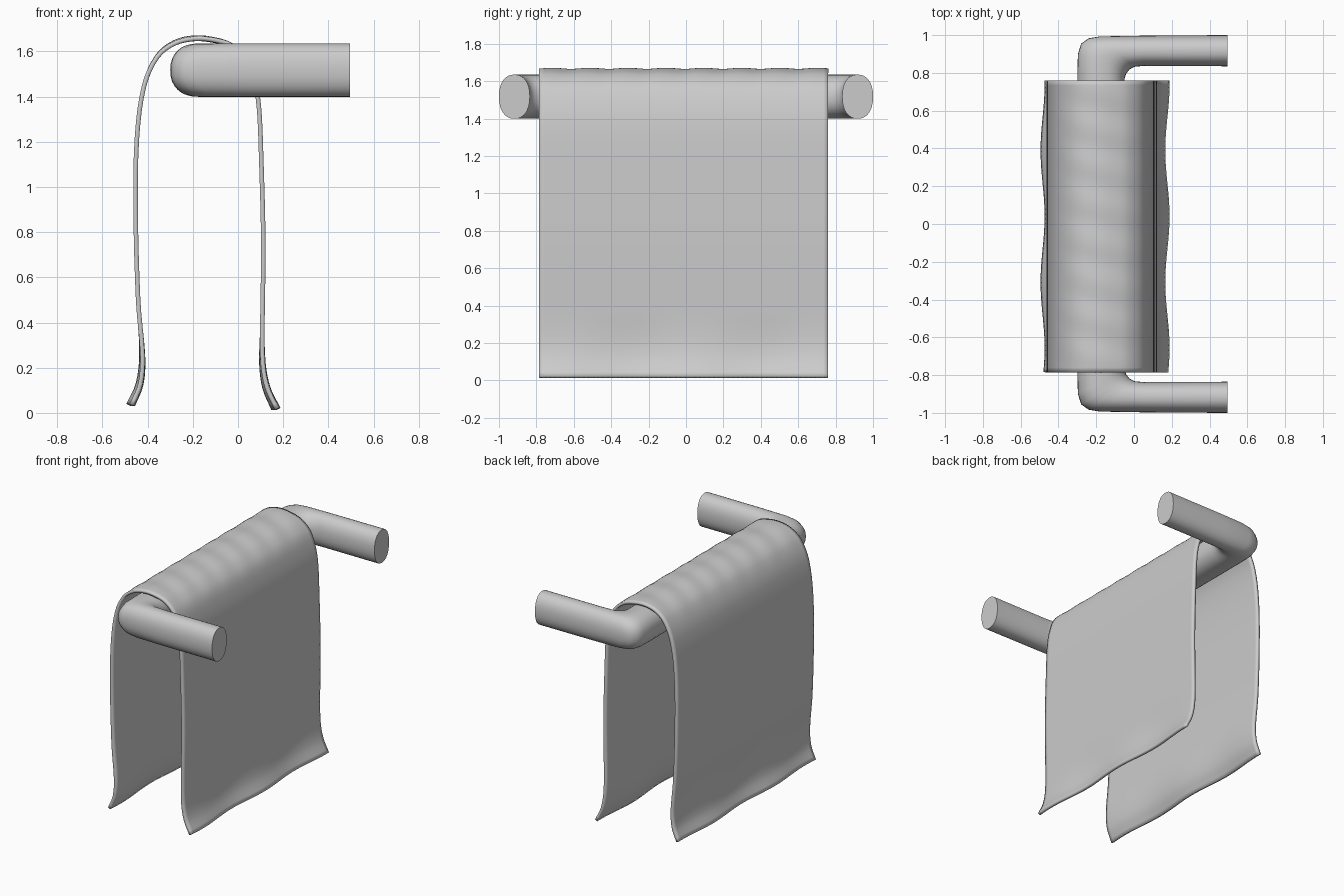
import bpy
import bmesh
from math import sin, cos, pi, copysign
from mathutils import Vector
from mathutils.geometry import interpolate_bezier

cube = bpy.data.objects.get("Cube")
if cube:
    bpy.data.objects.remove(cube)


def make_material(name, value):
    mat = bpy.data.materials.new(name)
    mat.use_nodes = True
    colour = (value, value, value, 1)
    mat.diffuse_color = colour
    mat.node_tree.nodes["Principled BSDF"].inputs["Base Color"].default_value = colour
    return mat


def finish(bm, name, mat, angle):
    bmesh.ops.recalc_face_normals(bm, faces=bm.faces)
    mesh = bpy.data.meshes.new(name)
    bm.to_mesh(mesh)
    bm.free()
    obj = bpy.data.objects.new(name, mesh)
    bpy.context.collection.objects.link(obj)
    mesh.materials.append(mat)
    bpy.ops.object.select_all(action="DESELECT")
    obj.select_set(True)
    bpy.context.view_layer.objects.active = obj
    bpy.ops.object.shade_smooth_by_angle(angle=angle)
    return obj


def smooth_path(points, steps):
    """Pass a smooth curve through the given points."""
    pts = [Vector((x, 0, z)) for x, z in points]
    path = [pts[0]]
    for i in range(len(pts) - 1):
        a, b = pts[i], pts[i + 1]
        before, after = pts[max(i - 1, 0)], pts[min(i + 2, len(pts) - 1)]
        length = (b - a).length / 3
        ha = a + (b - before).normalized() * length
        hb = b - (after - a).normalized() * length
        path += interpolate_bezier(a, ha, hb, b, steps + 1)[1:]
    return path


grey = make_material("light grey", 0.6)

# Rail: oval sections between an outer and an inner corner line, mirrored in y
SIDES = 32
MID_Z, HALF_Z = 1.517, 0.118
half = [
    ((0.495, -1.0), (0.495, -0.835)),
    ((0.05, -0.997), (0.05, -0.837)),
    ((-0.18, -0.993), (0.0, -0.832)),
    ((-0.24, -0.983), (-0.025, -0.817)),
    ((-0.28, -0.955), (-0.042, -0.795)),
    ((-0.297, -0.9), (-0.05, -0.77)),
    ((-0.3, -0.8), (-0.05, -0.74)),
]
sections = half + [((a, -b), (c, -d)) for (a, b), (c, d) in reversed(half)]
bm = bmesh.new()
rings = []
for outer, inner in sections:
    o, n = Vector((*outer, MID_Z)), Vector((*inner, MID_Z))
    mid, reach = (o + n) / 2, (o - n) / 2
    ring = []
    for k in range(SIDES):
        c, s = cos(2 * pi * k / SIDES), sin(2 * pi * k / SIDES)
        c, s = (copysign(abs(v) ** 0.88, v) for v in (c, s))
        ring.append(bm.verts.new(mid + reach * c + Vector((0, 0, HALF_Z * s))))
    rings.append(ring)
for a, b in zip(rings, rings[1:]):
    for k in range(SIDES):
        j = (k + 1) % SIDES
        bm.faces.new((a[k], a[j], b[j], b[k]))
bm.faces.new(rings[0])
bm.faces.new(rings[-1])
finish(bm, "towel_rail", grey, 0.7)

# Towel: one draped sheet with soft waves, thickened
profile = [
    (-0.475, 0.035), (-0.435, 0.13), (-0.424, 0.26), (-0.442, 0.5),
    (-0.453, 0.9), (-0.447, 1.22), (-0.415, 1.45), (-0.355, 1.58),
    (-0.28, 1.638), (-0.19, 1.658), (-0.1, 1.649), (-0.03, 1.625),
    (0.035, 1.565), (0.072, 1.47), (0.092, 1.36), (0.102, 1.15),
    (0.112, 0.75), (0.108, 0.4), (0.108, 0.22), (0.126, 0.11), (0.168, 0.017),
]
path = smooth_path(profile, 4)
COLS = 60
Y_MIN, Y_MAX = -0.785, 0.76
bm = bmesh.new()
rows = []
for p in path:
    hem = max(0, 1 - p.z / 0.35)
    top = max(0, (p.z - 1.5) / 0.16)
    row = []
    for k in range(COLS + 1):
        y = Y_MIN + (Y_MAX - Y_MIN) * k / COLS
        wave = 0.012 * hem * sin(9 * y + 1.2)
        lift = 0.003 * top * sin(31 * y + 8 * p.x)
        row.append(bm.verts.new((p.x + wave, y, p.z + lift)))
    rows.append(row)
for a, b in zip(rows, rows[1:]):
    for k in range(COLS):
        bm.faces.new((a[k], a[k + 1], b[k + 1], b[k]))
towel = finish(bm, "draped_towel", grey, 0.7)
thick = towel.modifiers.new("thickness", "SOLIDIFY")
thick.thickness = 0.02
thick.offset = 0
